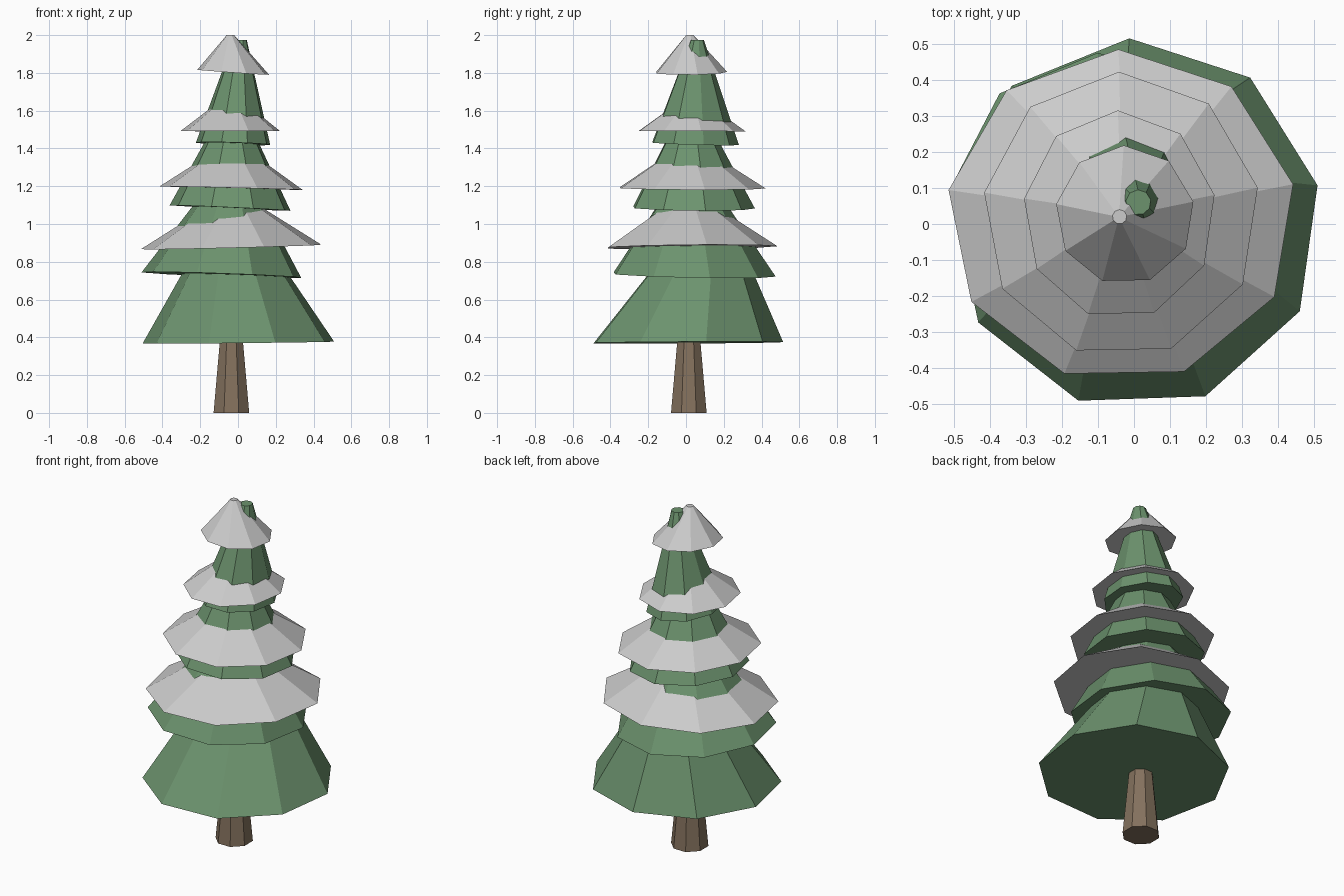
import bpy, bmesh
from math import cos, sin, radians


def material(name, rgb):
    m = bpy.data.materials.new(name)
    m.diffuse_color = (*rgb, 1)
    return m


GREEN = material("needles", (0.15, 0.29, 0.155))
WHITE = material("snow", (0.85, 0.86, 0.88))
BROWN = material("bark", (0.23, 0.165, 0.11))


def frustum(name, mat, sides, phase, bottom, top, tilt=(0, 0)):
    """Flat-faced closed cone; bottom/top = (cx, cy, z, rx, ry), tilt slopes the rim."""
    bm = bmesh.new()
    rings = []
    for (cx, cy, z, rx, ry), k in ((bottom, 1), (top, 0)):
        ring = []
        for i in range(sides):
            a = radians(phase + 360 * i / sides)
            dx, dy = rx * cos(a), ry * sin(a)
            ring.append(bm.verts.new((cx + dx, cy + dy, z + k * (tilt[0] * dx + tilt[1] * dy))))
        rings.append(ring)
    lo, hi = rings
    for i in range(sides):
        j = (i + 1) % sides
        bm.faces.new((lo[i], lo[j], hi[j], hi[i]))
    bm.faces.new(lo[::-1])
    bm.faces.new(hi)
    me = bpy.data.meshes.new(name)
    bm.to_mesh(me)
    bm.free()
    me.materials.append(mat)
    ob = bpy.data.objects.new(name, me)
    bpy.context.collection.objects.link(ob)


# Trunk
frustum("trunk", BROWN, 8, 22.5, (-0.035, 0.015, 0, 0.102, 0.102), (-0.035, 0.015, 0.55, 0.05, 0.05))

# Green branch tiers, lowest first
tiers = [
    ((0.005, 0.0, 0.372, 0.515, 0.515), (-0.025, 0.11, 0.92, 0.17, 0.17), (0.01, 0.005)),
    ((-0.085, 0.035, 0.73, 0.43, 0.44), (-0.04, 0.03, 1.2, 0.12, 0.12), (-0.035, -0.02)),
    ((-0.04, 0.035, 1.085, 0.325, 0.33), (-0.03, 0.03, 1.52, 0.1, 0.1), (-0.045, -0.01)),
    ((-0.025, 0.045, 1.425, 0.2, 0.235), (0.012, 0.06, 1.975, 0.035, 0.035), (-0.03, -0.03)),
]
for n, (b, t, tilt) in enumerate(tiers, 1):
    frustum(f"branch_tier_{n}", GREEN, 9, 12, b, t, tilt)

# Snow caps resting on the tiers
caps = [
    ((-0.035, 0.022, 0.878, 0.485, 0.462), (-0.02, 0.02, 1.13, 0.08, 0.08), (0.025, 0.01)),
    ((-0.035, 0.025, 1.19, 0.385, 0.397), (-0.03, 0.02, 1.4, 0.07, 0.07), (-0.025, -0.005)),
    ((-0.04, 0.025, 1.492, 0.268, 0.29), (-0.035, 0.03, 1.66, 0.05, 0.05), (0.0, -0.005)),
    ((-0.025, 0.025, 1.803, 0.193, 0.193), (-0.04, 0.02, 2.0, 0.02, 0.02), (-0.07, 0.01)),
]
for n, (b, t, tilt) in enumerate(caps, 1):
    frustum(f"snow_cap_{n}", WHITE, 9, 11, b, t, tilt)
